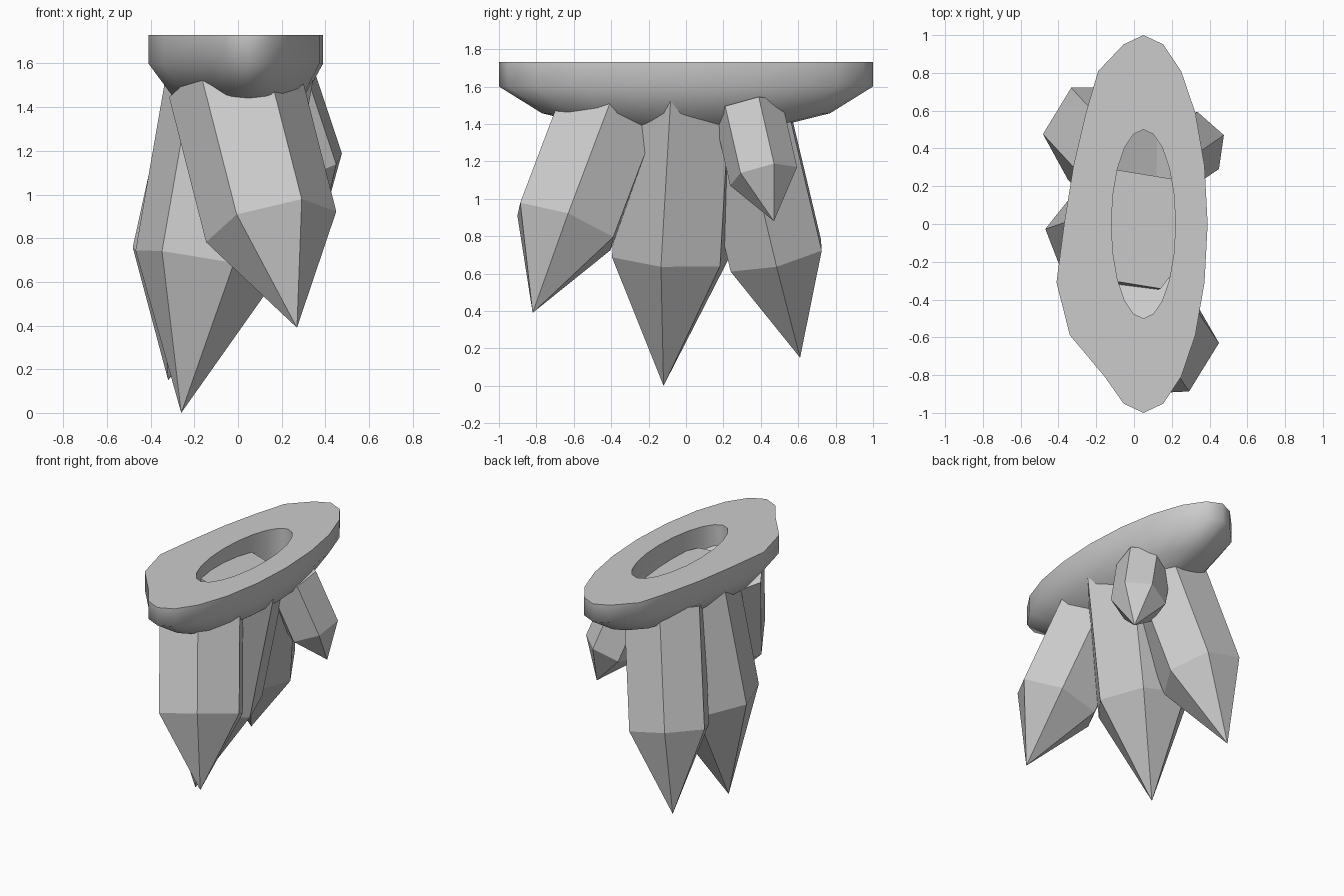
import bpy, bmesh, math
from mathutils import Vector, Matrix

if "Cube" in bpy.data.objects:
    bpy.data.objects.remove(bpy.data.objects["Cube"])


def make_object(name, bm):
    bmesh.ops.recalc_face_normals(bm, faces=bm.faces[:])
    mesh = bpy.data.meshes.new(name)
    bm.to_mesh(mesh)
    bm.free()
    obj = bpy.data.objects.new(name, mesh)
    bpy.context.collection.objects.link(obj)
    return obj


# Hexagonal crystal: flat cap, straight prism, pointed tip.
# "corner" is one vertex of the hexagonal shoulder around "centre".
def crystal(name, centre, corner, tip, length):
    centre, corner, tip = Vector(centre), Vector(corner), Vector(tip)
    axis = (centre - tip).normalized()
    arm = corner - centre
    arm = (arm - axis * arm.dot(axis)).normalized() * arm.length
    bm = bmesh.new()
    arms = [Matrix.Rotation(i * math.pi / 3, 3, axis) @ arm for i in range(6)]
    shoulder = [bm.verts.new(centre + a) for a in arms]
    cap = [bm.verts.new(centre + a + axis * length) for a in arms]
    point = bm.verts.new(tip)
    bm.faces.new(cap)
    for i in range(6):
        j = (i + 1) % 6
        bm.faces.new((shoulder[i], shoulder[j], cap[j], cap[i]))
        bm.faces.new((shoulder[j], shoulder[i], point))
    return make_object(name, bm)


# Oval ring with one bulged side and a tapered underside
SEG = 20
CX = 0.05
BULGE = {13: 0.005, 12: 0.005, 14: 0.137, 15: 0.08, 16: 0.047, 17: 0.03, 18: 0.04}
BULGE[13] = 0.115


def oval(bm, scale, z, hole=False):
    ring = []
    for i in range(SEG):
        a = i * math.tau / SEG
        x, y = 0.34 * math.sin(a), math.cos(a)
        if hole:
            x, y = 0.17 * math.sin(a), 0.5 * y
        else:
            x -= BULGE.get(i, 0)
        ring.append(bm.verts.new((CX + x * scale, y * scale, z)))
    return ring


bm = bmesh.new()
loops = [oval(bm, 1, 1.73), oval(bm, 1, 1.60), oval(bm, 0.77, 1.457),
         oval(bm, 1, 1.39, True), oval(bm, 1, 1.73, True)]
for k in range(len(loops)):
    a, b = loops[k], loops[(k + 1) % len(loops)]
    for i in range(SEG):
        j = (i + 1) % SEG
        bm.faces.new((a[i], a[j], b[j], b[i]))
base = make_object("base_ring", bm)
bpy.context.view_layer.objects.active = base
base.select_set(True)
bpy.ops.object.shade_smooth_by_angle(angle=math.radians(65))

# Hanging crystals
crystal("front_crystal", (0.152, -0.645, 0.852), (0.45, -0.63, 0.922),
        (0.27, -0.82, 0.39), 0.73)
crystal("middle_crystal", (-0.14, -0.08, 0.69), (-0.465, -0.025, 0.765),
        (-0.26, -0.12, 0.0), 0.93)
crystal("back_crystal", (-0.20, 0.48, 0.697), (-0.05, 0.725, 0.725),
        (-0.32, 0.61, 0.15), 0.82)
crystal("small_side_crystal", (0.31, 0.415, 1.12), (0.475, 0.47, 1.19),
        (0.39, 0.47, 0.88), 0.385)
